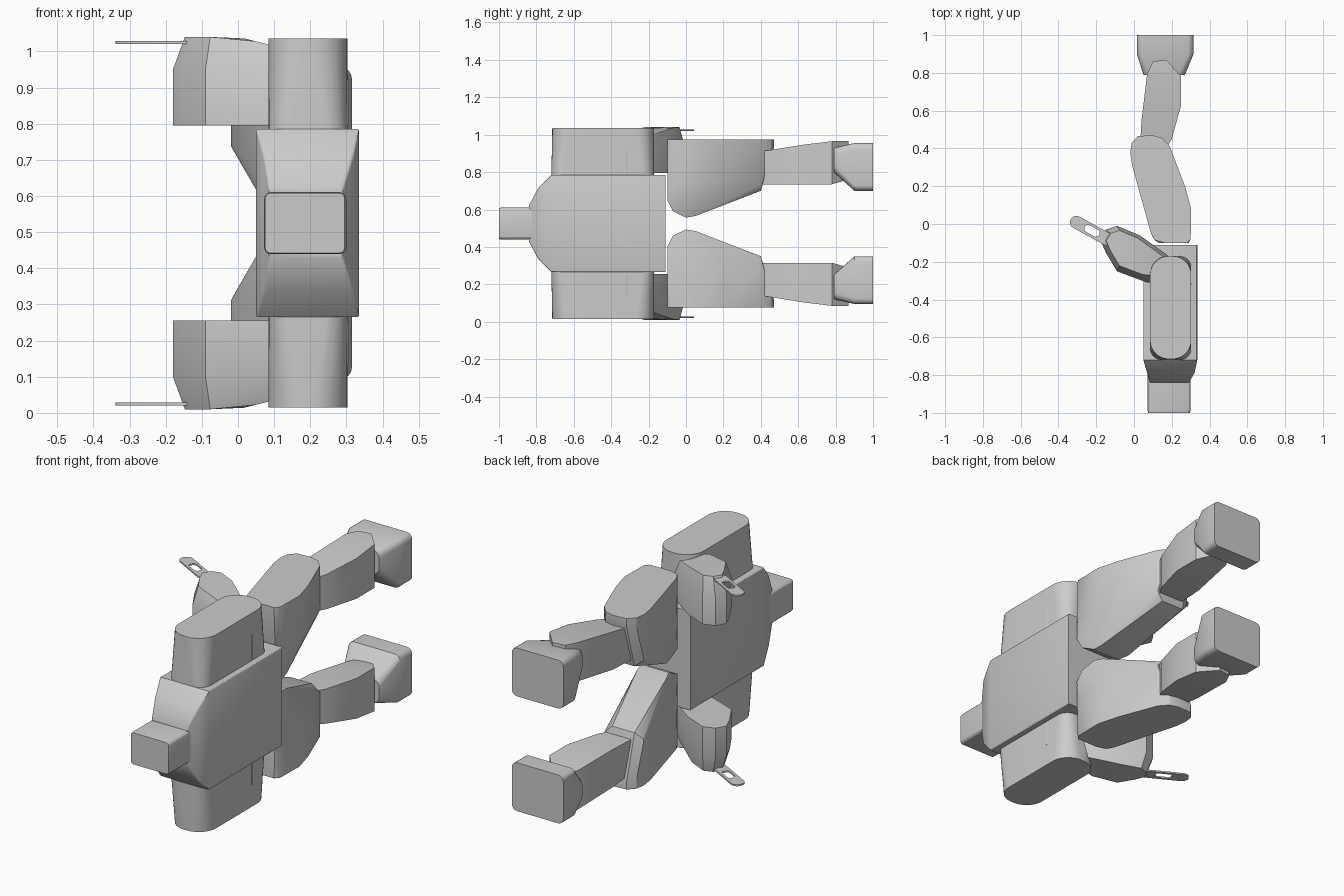
import bpy, bmesh
from math import cos, sin, pi
from mathutils import Matrix

cube = bpy.data.objects.get("Cube")
if cube:
    bpy.data.objects.remove(cube)

MID = 0.525  # height of the symmetry plane

grey = bpy.data.materials.new("plain grey")
grey.use_nodes = True
grey.diffuse_color = (0.6, 0.6, 0.6, 1)
grey.node_tree.nodes["Principled BSDF"].inputs["Base Color"].default_value = (0.6, 0.6, 0.6, 1)


def finish(bm, name):
    bmesh.ops.recalc_face_normals(bm, faces=bm.faces[:])
    mesh = bpy.data.meshes.new(name)
    bm.to_mesh(mesh)
    bm.free()
    mesh.materials.append(grey)
    ob = bpy.data.objects.new(name, mesh)
    bpy.context.collection.objects.link(ob)
    bpy.ops.object.select_all(action='DESELECT')
    ob.select_set(True)
    bpy.context.view_layer.objects.active = ob
    bpy.ops.object.shade_smooth_by_angle(angle=0.5)


def hull(name, points):
    """Solid block wrapped around its cross-section points."""
    bm = bmesh.new()
    for p in points:
        bm.verts.new(p)
    bmesh.ops.convex_hull(bm, input=bm.verts[:])
    bmesh.ops.delete(bm, geom=[v for v in bm.verts if not v.link_faces], context='VERTS')
    bmesh.ops.dissolve_limit(bm, angle_limit=0.01, verts=bm.verts[:], edges=bm.edges[:])
    finish(bm, name)


def pair(name, points):
    hull("upper_" + name, points)
    hull("lower_" + name, [(x, y, 2 * MID - z) for x, y, z in points])


def rounded(x0, x1, y0, y1, r, n=6):
    """Outline of a rectangle with rounded corners."""
    corners = [(x1 - r, y1 - r), (x0 + r, y1 - r), (x0 + r, y0 + r), (x1 - r, y0 + r)]
    return [(cx + r * cos(pi / 2 * (q + i / n)), cy + r * sin(pi / 2 * (q + i / n)))
            for q, (cx, cy) in enumerate(corners) for i in range(n + 1)]


def layer(outline, z):
    return [(x, y, z(x, y) if callable(z) else z) for x, y in outline]


def across(x0, x1, half, y, r):
    """Cross-section ring at a given y."""
    return [(x, y, z) for x, z in rounded(x0, x1, MID - half, MID + half, r, 3)]


# Torso with shoulders tapering to the neck
hull("torso", across(0.05, 0.335, 0.26, -0.11, 0.006) + across(0.05, 0.335, 0.26, -0.72, 0.006)
     + across(0.07, 0.32, 0.19, -0.79, 0.01) + across(0.085, 0.29, 0.095, -0.84, 0.01))

# Head block
hull("head", across(0.075, 0.295, 0.083, -1.0, 0.015) + across(0.072, 0.3, 0.086, -0.985, 0.02)
     + across(0.072, 0.3, 0.086, -0.75, 0.02))

# Upper arms
pair("upper_arm", layer(rounded(0.085, 0.303, -0.715, -0.17, 0.1, 8), 1.035)
     + layer(rounded(0.085, 0.303, -0.72, -0.17, 0.06, 8), 0.77))

# Forearms, narrowing toward the outside
fore = [(-0.18, -0.08), (-0.15, -0.03), (-0.09, -0.01), (0.03, -0.06), (0.17, -0.16),
        (0.29, -0.25), (0.305, -0.32), (0.07, -0.31), (-0.09, -0.25), (-0.15, -0.15)]
small = [(-0.03 + 0.78 * (x + 0.03), -0.12 + 0.78 * (y + 0.12)) for x, y in fore]
pair("forearm", layer(fore, 0.795) + layer(fore, lambda x, y: 0.95 - 0.1 * max(x, 0))
     + layer(small, lambda x, y: 1.04 - 0.25 * max(x, 0)))

# Thighs, with a sloping rounded inner side
thigh = [(0.16, -0.1), (0.28, -0.1), (0.3, -0.08), (0.303, 0.08), (0.27, 0.2), (0.19, 0.41),
         (0.15, 0.455), (0.1, 0.47), (0.02, 0.465), (-0.012, 0.43), (-0.02, 0.38),
         (-0.01, 0.31), (0.09, -0.05), (0.11, -0.085)]
inner = [(0.13, -0.1, 0.65), (0.29, -0.1, 0.65), (0.1, -0.07, 0.59), (0.28, -0.07, 0.59),
         (0.1, 0.0, 0.557), (0.26, 0.0, 0.557), (0.08, 0.05, 0.565), (0.25, 0.05, 0.565),
         (0.02, 0.4, 0.7), (0.15, 0.4, 0.7), (-0.015, 0.38, 0.73), (0.15, 0.43, 0.8)]
pair("thigh", layer(thigh, 0.975) + layer(thigh, lambda x, y: 0.93 if y > 0.42 else 0.74)
     + inner)

# Shins
shin = [(0.03, 0.38), (0.16, 0.38), (0.2, 0.45), (0.25, 0.63), (0.25, 0.78),
        (0.17, 0.87), (0.1, 0.86), (0.07, 0.8), (0.04, 0.55)]
pair("shin", layer(shin, lambda x, y: 0.735 if y < 0.8 else 0.76)
     + layer(shin, lambda x, y: min(0.965, 0.91 + 0.16 * (y - 0.4))))

# Feet, flaring to a flat sole
sole = rounded(0.015, 0.315, 0.7, 0.955, 0.03, 4)
toe = rounded(0.05, 0.27, 0.8, 0.93, 0.04, 4)
pair("foot", [(x, 1.0, z) for x, z in sole] + [(x, 0.9, z) for x, z in sole]
     + [(x, 0.79, z) for x, z in toe])

# Slotted hand plates
turn = Matrix.Translation((-0.225, -0.035, 0)) @ Matrix.Rotation(-0.5, 4, 'Z')
for side, z in (("upper", 1.025), ("lower", 2 * MID - 1.025)):
    bm = bmesh.new()
    outer = rounded(-0.125, 0.125, -0.034, 0.034, 0.033)
    slot = rounded(-0.04, 0.045, -0.02, 0.02, 0.018)
    rings = [[bm.verts.new(p) for p in layer(o, z + h)]
             for o, h in ((outer, 0.004), (slot, 0.004), (slot, -0.004), (outer, -0.004))]
    count = len(outer)
    for a in range(4):
        r, s = rings[a], rings[(a + 1) % 4]
        for i in range(count):
            j = (i + 1) % count
            bm.faces.new((r[i], r[j], s[j], s[i]))
    bmesh.ops.transform(bm, matrix=turn, verts=bm.verts[:])
    finish(bm, side + "_hand_plate")
